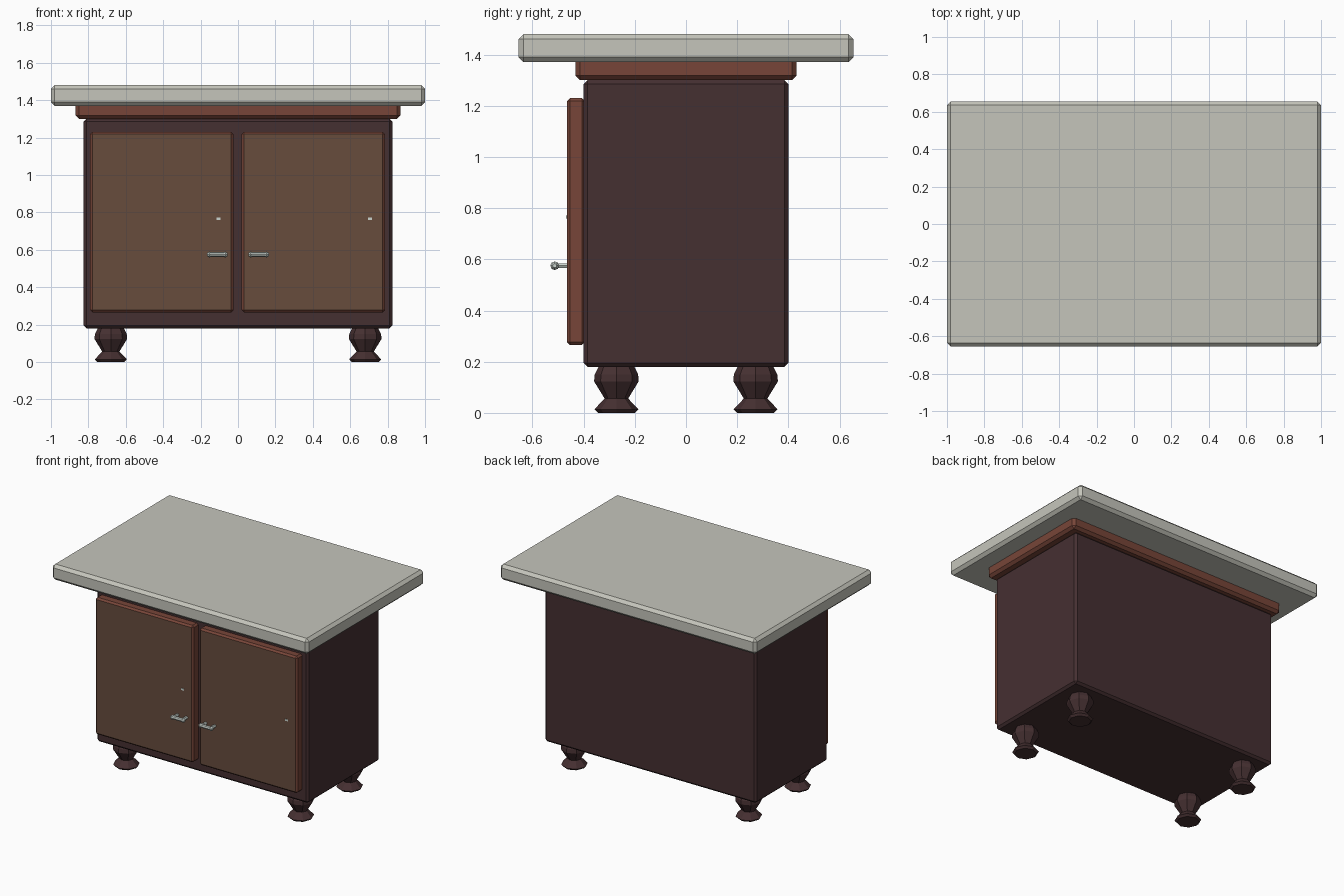
import bpy, bmesh, math
from mathutils import Matrix

if "Cube" in bpy.data.objects:
    bpy.data.objects.remove(bpy.data.objects["Cube"])


def material(name, rgb):
    m = bpy.data.materials.new(name)
    m.diffuse_color = (*rgb, 1)
    m.use_nodes = True
    m.node_tree.nodes["Principled BSDF"].inputs["Base Color"].default_value = m.diffuse_color
    return m


STONE = material("pale stone", (0.56, 0.56, 0.50))
DARK = material("dark wood", (0.060, 0.029, 0.031))
RED = material("red wood", (0.185, 0.060, 0.040))
BROWN = material("brown panel", (0.135, 0.072, 0.046))
METAL = material("pale metal", (0.60, 0.66, 0.62))


def finish(bm, name, *mats):
    bmesh.ops.recalc_face_normals(bm, faces=bm.faces)
    mesh = bpy.data.meshes.new(name)
    bm.to_mesh(mesh)
    bm.free()
    for m in mats:
        mesh.materials.append(m)
    ob = bpy.data.objects.new(name, mesh)
    bpy.context.collection.objects.link(ob)
    return ob


def box(name, lo, hi, bevel, *mats, front_panel=False):
    """Chamfered box; optionally the large front face takes the second material."""
    bm = bmesh.new()
    bmesh.ops.create_cube(bm, size=1)
    for v in bm.verts:
        for i in range(3):
            v.co[i] = lo[i] if v.co[i] < 0 else hi[i]
    if bevel:
        bmesh.ops.bevel(bm, geom=bm.edges[:], offset=bevel, segments=1, affect='EDGES')
    bm.normal_update()
    if front_panel:
        for f in bm.faces:
            f.material_index = 1 if f.normal.y < -0.99 else 0
    return finish(bm, name, *mats)


def turned(name, profile, loc, mat, rot=Matrix(), sides=8):
    """Closed solid of revolution from (radius, height) pairs."""
    bm = bmesh.new()
    rings = [[bm.verts.new((r * math.cos(math.tau * i / sides),
                            r * math.sin(math.tau * i / sides), z))
              for i in range(sides)] for r, z in profile]
    for a, b in zip(rings, rings[1:]):
        for i in range(sides):
            j = (i + 1) % sides
            bm.faces.new((a[i], a[j], b[j], b[i]))
    bm.faces.new(rings[0][::-1])
    bm.faces.new(rings[-1])
    bmesh.ops.transform(bm, matrix=Matrix.Translation(loc) @ rot, verts=bm.verts)
    return finish(bm, name, mat)


# Carcass, moulding under the top, and worktop
box("cabinet_body", (-0.825, -0.40, 0.18), (0.825, 0.40, 1.30), 0.015, DARK)
box("collar_moulding", (-0.868, -0.432, 1.30), (0.868, 0.432, 1.39), 0.018, RED)
box("worktop", (-1, -0.655, 1.37), (1, 0.655, 1.48), 0.02, STONE)

# Turned feet
FOOT = [(0.072, 0), (0.086, 0.014), (0.046, 0.056), (0.087, 0.123), (0.085, 0.15), (0.065, 0.19)]
for x in (-0.68, 0.68):
    for y in (-0.272, 0.272):
        turned("foot", FOOT, (x, y, 0), DARK)

# Doors with brown front panels
for x0, x1 in ((-0.79, -0.025), (0.02, 0.785)):
    box("door", (x0, -0.465, 0.265), (x1, -0.395, 1.23), 0.012, RED, BROWN, front_panel=True)

# Bar handles on two posts
BAR = [(0.008, -0.055), (0.017, -0.042), (0.013, -0.036), (0.013, 0.036), (0.017, 0.042), (0.008, 0.055)]
ALONG_X = Matrix.Rotation(math.pi / 2, 4, 'Y')
ALONG_Y = Matrix.Rotation(math.pi / 2, 4, 'X')
for x in (-0.11, 0.11):
    turned("handle_bar", BAR, (x, -0.513, 0.575), METAL, ALONG_X)
    for dx in (-0.035, 0.035):
        turned("handle_post", [(0.011, 0), (0.011, 0.055)], (x + dx, -0.46, 0.575), METAL, ALONG_Y, 6)

# Small keyhole plates
for x in (-0.105, 0.705):
    box("keyhole_plate", (x - 0.011, -0.468, 0.759), (x + 0.011, -0.463, 0.772), 0, METAL)
